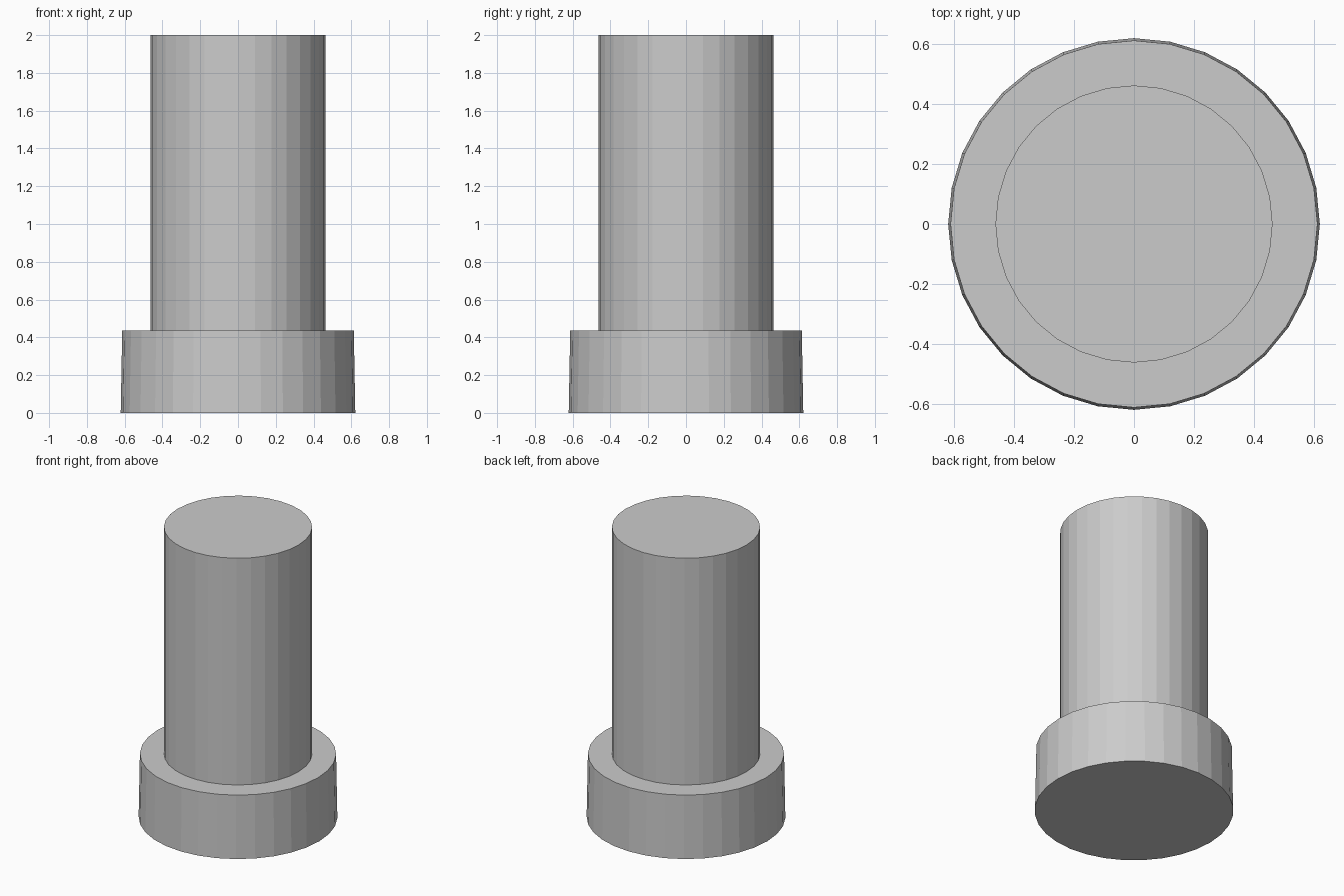
import bpy, bmesh
from math import sin, cos, tau

if "Cube" in bpy.data.objects:
    bpy.data.objects.remove(bpy.data.objects["Cube"])

SIDES = 32

# Profile (radius, height): tapered collar, flat step, straight shaft
profile = [(0.621, 0.0), (0.613, 0.437), (0.463, 0.437), (0.463, 2.0)]

bm = bmesh.new()
rings = [[bm.verts.new((r * cos(tau * i / SIDES), r * sin(tau * i / SIDES), z))
          for i in range(SIDES)] for r, z in profile]

# Side walls and step
for low, high in zip(rings, rings[1:]):
    for i in range(SIDES):
        j = (i + 1) % SIDES
        bm.faces.new((low[i], low[j], high[j], high[i]))

# Bottom and top caps
bm.faces.new(rings[0][::-1])
bm.faces.new(rings[-1])

mesh = bpy.data.meshes.new("collared_peg")
bm.to_mesh(mesh)
bm.free()
bpy.context.collection.objects.link(bpy.data.objects.new("collared_peg", mesh))
